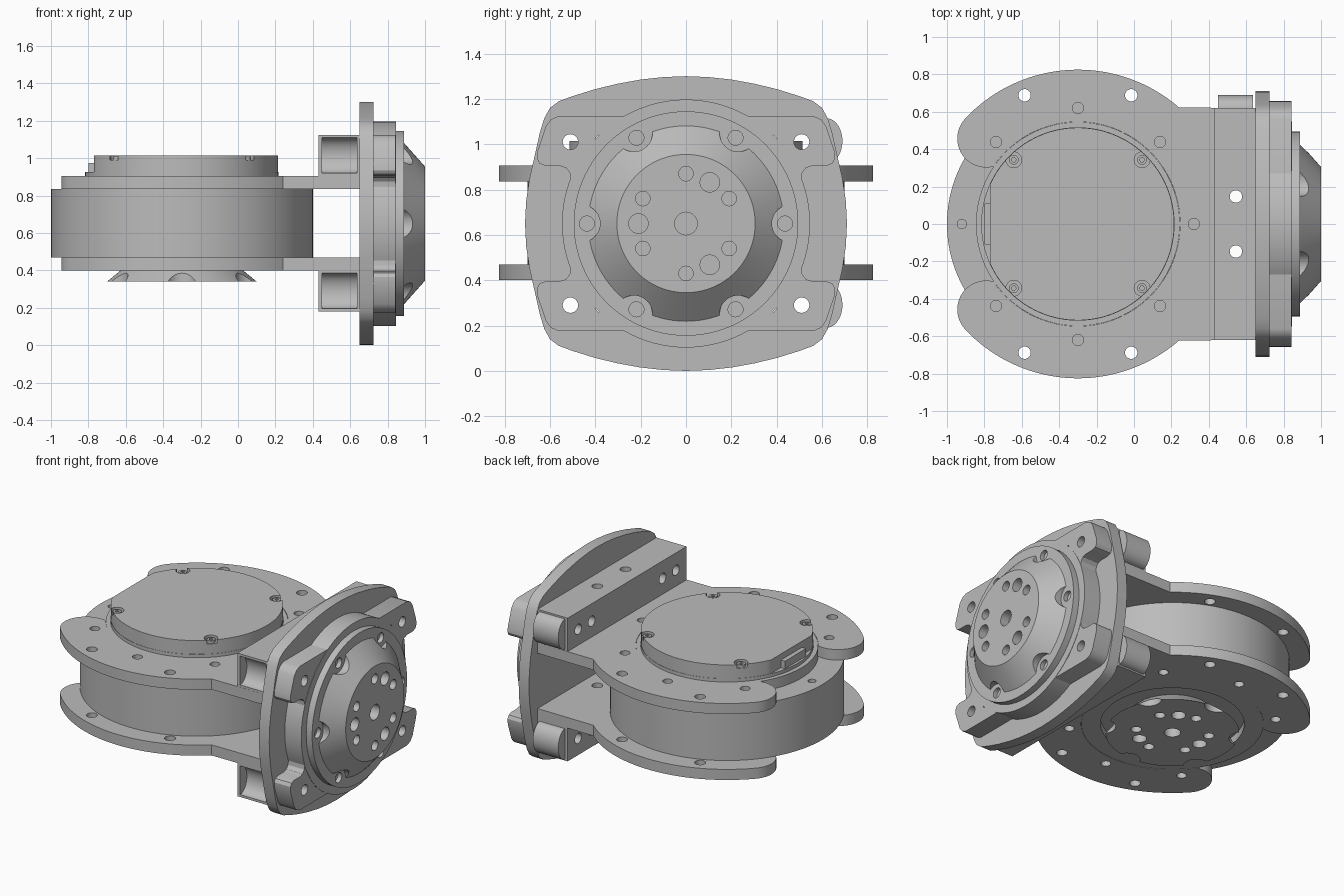
import bpy, bmesh, math
from math import cos, sin, radians

if "Cube" in bpy.data.objects:
    bpy.data.objects.remove(bpy.data.objects["Cube"], do_unlink=True)

grey = bpy.data.materials.new("machined grey")
grey.use_nodes = True
grey.diffuse_color = (0.5, 0.5, 0.5, 1)
grey.node_tree.nodes["Principled BSDF"].inputs["Base Color"].default_value = (0.5, 0.5, 0.5, 1)

MX = -0.3      # x of the upright motor axis
CZ = 0.65      # z of the sideways motor axis


def arc(cx, cy, r, a0=0, a1=360, n=96, ry=None):
    """Points on an arc; a full turn leaves out the repeated last point."""
    count = n if abs(a1 - a0) >= 360 else n + 1
    return [(cx + r * cos(radians(a0 + (a1 - a0) * i / n)),
             cy + (ry or r) * sin(radians(a0 + (a1 - a0) * i / n))) for i in range(count)]


def polar(cx, cy, r, angles):
    return [(cx + r * cos(radians(a)), cy + r * sin(radians(a))) for a in angles]


def place(axis, u, v, w):
    return {"x": (w, u, v), "y": (u, w, v), "z": (u, v, w)}[axis]


def add_loft(bm, axis, loop_a, lo, loop_b, hi):
    """Closed solid between two matching outlines."""
    a = [bm.verts.new(place(axis, u, v, lo)) for u, v in loop_a]
    b = [bm.verts.new(place(axis, u, v, hi)) for u, v in loop_b]
    bm.faces.new(a)
    bm.faces.new(b)
    for i in range(len(a)):
        j = (i + 1) % len(a)
        bm.faces.new((a[i], a[j], b[j], b[i]))


def finish(name, bm):
    bmesh.ops.recalc_face_normals(bm, faces=bm.faces)
    mesh = bpy.data.meshes.new(name)
    bm.to_mesh(mesh)
    bm.free()
    mesh.materials.append(grey)
    obj = bpy.data.objects.new(name, mesh)
    bpy.context.collection.objects.link(obj)
    return obj


def loft(name, axis, loop_a, lo, loop_b, hi):
    bm = bmesh.new()
    add_loft(bm, axis, loop_a, lo, loop_b, hi)
    return finish(name, bm)


def prism(name, axis, loop, lo, hi):
    return loft(name, axis, loop, lo, loop, hi)


def cut(obj, axis, loops, lo, hi):
    """Subtract a set of separate prisms from an object."""
    bm = bmesh.new()
    for loop in loops:
        add_loft(bm, axis, loop, lo, loop, hi)
    cutter = finish("cutter", bm)
    mod = obj.modifiers.new("cut", "BOOLEAN")
    mod.operation, mod.solver, mod.object = "DIFFERENCE", "EXACT", cutter
    deps = bpy.context.evaluated_depsgraph_get()
    mesh = bpy.data.meshes.new_from_object(obj.evaluated_get(deps))
    obj.modifiers.clear()
    obj.data = mesh
    bpy.data.objects.remove(cutter, do_unlink=True)


def holes(centres, r, n=24):
    return [arc(x, y, r, n=n) for x, y in centres]


def rect(x0, x1, y0, y1):
    return [(x0, y0), (x1, y0), (x1, y1), (x0, y1)]


def mirror4(q):
    """Mirror a quadrant running from the v axis to the u axis."""
    return (q + [(u, -v) for u, v in q[-2::-1]] + [(-u, -v) for u, v in q[1:]]
            + [(-u, v) for u, v in q[-2:0:-1]])


def raise_to_centre(loop):
    return [(u, v + CZ) for u, v in loop]


# Upright motor: drum, hub and low step
drum = prism("motor_drum", "z", arc(MX, 0, 0.7, n=128), 0.47, 0.835)
cut(drum, "z", holes([(MX - 0.62, 0)], 0.025), 0.75, 0.9)
hub = prism("motor_hub", "z", arc(MX, 0, 0.545), 0.401, 0.903)
cut(hub, "z", [arc(MX, 0, 0.43)], 0.3, 0.45)
prism("cap_step", "z", arc(MX, 0, 0.517), 0.89, 0.925)

# Cap with a flat side, corner notches and screws
flat = math.degrees(math.acos(-0.47 / 0.515))
cap = prism("motor_cap", "z", arc(MX, 0, 0.515, -flat, flat), 0.91, 1.015)
corners = polar(MX, 0, 0.485, range(45, 360, 90))
cut(cap, "z", holes(corners, 0.042), 0.99, 1.1)
for p in corners:
    screw = prism("cap_screw", "z", arc(*p, 0.026, n=20), 0.98, 1.008)
    cut(screw, "z", holes([p], 0.013, 6), 0.995, 1.1)
prism("cable_socket", "z", rect(-0.8, -0.75, -0.11, 0.11), 0.92, 0.975)

# Two C-shaped clamp plates
LOBE = 137
lobe = polar(MX, 0, 0.67, [LOBE])[0]
half = ([(0.65, 0.62)] + arc(MX, 0, 0.825, 49, LOBE, 48)
        + arc(*lobe, 0.155, LOBE, 290, 24)[1:] + arc(MX, 0, 0.546, 144, 0, 60))
outline = half + [(x, -y) for x, y in half[-2::-1]]
bolts = polar(MX, 0, 0.62, (0, 45, 90, 135, 225, 270, 315))
rim = polar(MX, 0, 0.745, (67.5, 112.5, 247.5, 292.5))
bar_bolts = [(0.545, 0.147), (0.545, -0.147)]
for name, lo, hi in (("upper_clamp_plate", 0.835, 0.905), ("lower_clamp_plate", 0.4, 0.47)):
    plate = prism(name, "z", outline, lo, hi)
    cut(plate, "z", holes(bolts, 0.03) + holes(rim + bar_bolts, 0.033), lo - 0.1, hi + 0.1)

# Mounting bars, each with a rounded plug and a matching socket
mounts = [(y, CZ + s * 0.36) for y in (-0.51, -0.37, 0.37, 0.51) for s in (-1, 1)]
mount_holes = holes(mounts, 0.034)
for name, lo, hi in (("upper", 0.904, 1.125), ("lower", 0.18, 0.401)):
    mid = (lo + hi) / 2
    bar = prism(name + "_mounting_bar", "z", rect(0.43, 0.65, -0.62, 0.62), lo, hi)
    cut(bar, "z", holes(bar_bolts, 0.033), lo - 0.1, hi + 0.1)
    cut(bar, "x", mount_holes, 0.3, 0.8)
    cut(bar, "x", [arc(-0.62, mid, 0.07, n=40, ry=0.095)], 0.45, 0.637)
    prism(name + "_bar_plug", "x", arc(0.619, mid, 0.071, -90, 90, 24, ry=0.1), 0.45, 0.635)

# Backing plate of the sideways motor
shield = [(0, 0.65), (0.1, 0.646), (0.2, 0.635), (0.3, 0.617), (0.4, 0.593), (0.5, 0.562),
          (0.56, 0.54), (0.6, 0.51), (0.625, 0.465), (0.645, 0.4), (0.665, 0.31),
          (0.69, 0.2), (0.705, 0.1), (0.71, 0)]
backing = prism("backing_plate", "x", raise_to_centre(mirror4(shield)), 0.65, 0.725)
cut(backing, "x", mount_holes, 0.5, 0.9)

# Four-eared clamp
ears = [(0, 0.475), (0.56, 0.475), (0.595, 0.46), (0.618, 0.43), (0.655, 0.32), (0.657, 0.285),
        (0.645, 0.264), (0.62, 0.255), (0.56, 0.255), (0.53, 0.246), (0.513, 0.225),
        (0.51, 0.2), (0.51, 0)]
clamp = prism("eared_clamp", "x", raise_to_centre(mirror4(ears)), 0.72, 0.843)
cut(clamp, "x", mount_holes, 0.5, 1)

# Sideways motor rings with screw holes
sixths = range(0, 360, 60)
prism("outer_ring", "x", arc(0, CZ, 0.547), 0.72, 0.845)
ring = prism("inner_ring", "x", arc(0, CZ, 0.495), 0.84, 0.888)
cut(ring, "x", holes(polar(0, CZ, 0.437, sixths), 0.033), 0.86, 1)


def face_holes(cx, cy):
    """Centre bore, small bolt holes and larger pin holes."""
    return (holes([(cx, cy)], 0.05)
            + holes(polar(cx, cy, 0.22, (30, 90, 150, 210, 270, 330)), 0.032)
            + holes(polar(cx, cy, 0.21, (60, 180, 300)), 0.043))


# Scalloped output flanges
flange = loft("side_output_flange", "x", arc(0, CZ, 0.44), 0.88, arc(0, CZ, 0.305), 1.0)
cut(flange, "x", holes(polar(0, CZ, 0.462, sixths), 0.083, 40), 0.8, 1.1)
cut(flange, "x", face_holes(0, CZ), 0.94, 1.1)
disc = loft("lower_output_flange", "z", arc(MX, 0, 0.4), 0.34, arc(MX, 0, 0.26), 0.455)
cut(disc, "z", holes(polar(MX, 0, 0.425, range(30, 390, 60)), 0.08, 40), 0.3, 0.5)
cut(disc, "z", face_holes(MX, 0), 0.2, 0.4)

# Soft shading with crisp edges
bpy.ops.object.select_all(action="DESELECT")
for obj in bpy.context.collection.objects:
    if obj.type == "MESH" and grey.name in obj.data.materials:
        obj.select_set(True)
        bpy.context.view_layer.objects.active = obj
bpy.ops.object.shade_smooth_by_angle(angle=radians(30))
